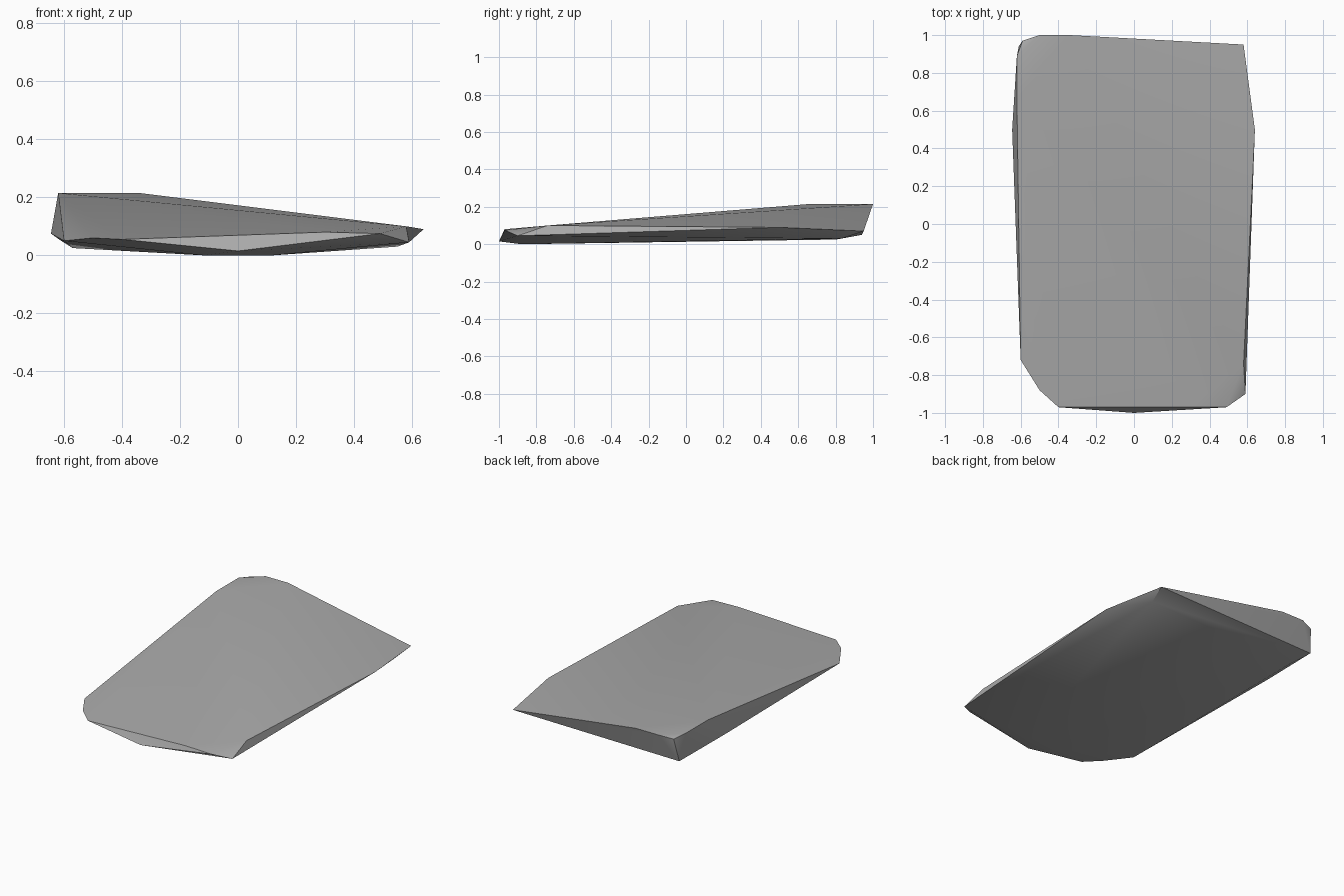
import bpy
import bmesh

cube = bpy.data.objects.get("Cube")
if cube:
    bpy.data.objects.remove(cube, do_unlink=True)

# Plain grey stone
stone = bpy.data.materials.new("grey_stone")
stone.use_nodes = True
grey = (0.4, 0.4, 0.4, 1)
stone.diffuse_color = grey
stone.node_tree.nodes["Principled BSDF"].inputs["Base Color"].default_value = grey

# Rim of the sloping top face, counter-clockwise from the high corner
top_rim = [
    (-.62, .89, .215), (-.62, .66, .215), (-.60, -.72, .05), (-.50, -.88, .06),
    (-.40, -.97, .055), (.30, -.97, .08), (.49, -.97, .075), (.58, -.74, .10),
    (.64, .50, .09), (.58, .95, .07), (-.34, 1, .215), (-.50, 1, .215),
]
# Chipped corner and undercut sides
sides = [(-.59, .97, .20), (-.61, .94, .05), (-.645, .50, .075),
         (.59, -.90, .045), (0, -1, .015)]
# Shallow underside
underside = [(-.12, -.88, 0), (.12, -.88, 0), (-.57, .80, .025), (.55, .83, .03)]

# Wrap the points into one faceted slab
bm = bmesh.new()
for p in top_rim + sides + underside:
    bm.verts.new(p)
hull = bmesh.ops.convex_hull(bm, input=bm.verts[:])
loose = [v for v in bm.verts if not v.link_faces]
bmesh.ops.delete(bm, geom=loose, context='VERTS')
bmesh.ops.recalc_face_normals(bm, faces=bm.faces[:])

mesh = bpy.data.meshes.new("stone_slab")
bm.to_mesh(mesh)
bm.free()
mesh.materials.append(stone)
slab = bpy.data.objects.new("stone_slab", mesh)
bpy.context.collection.objects.link(slab)

# Soft shading across shallow facets, crisp at the rim
bpy.ops.object.select_all(action='DESELECT')
slab.select_set(True)
bpy.context.view_layer.objects.active = slab
bpy.ops.object.shade_smooth_by_angle(angle=0.52)
